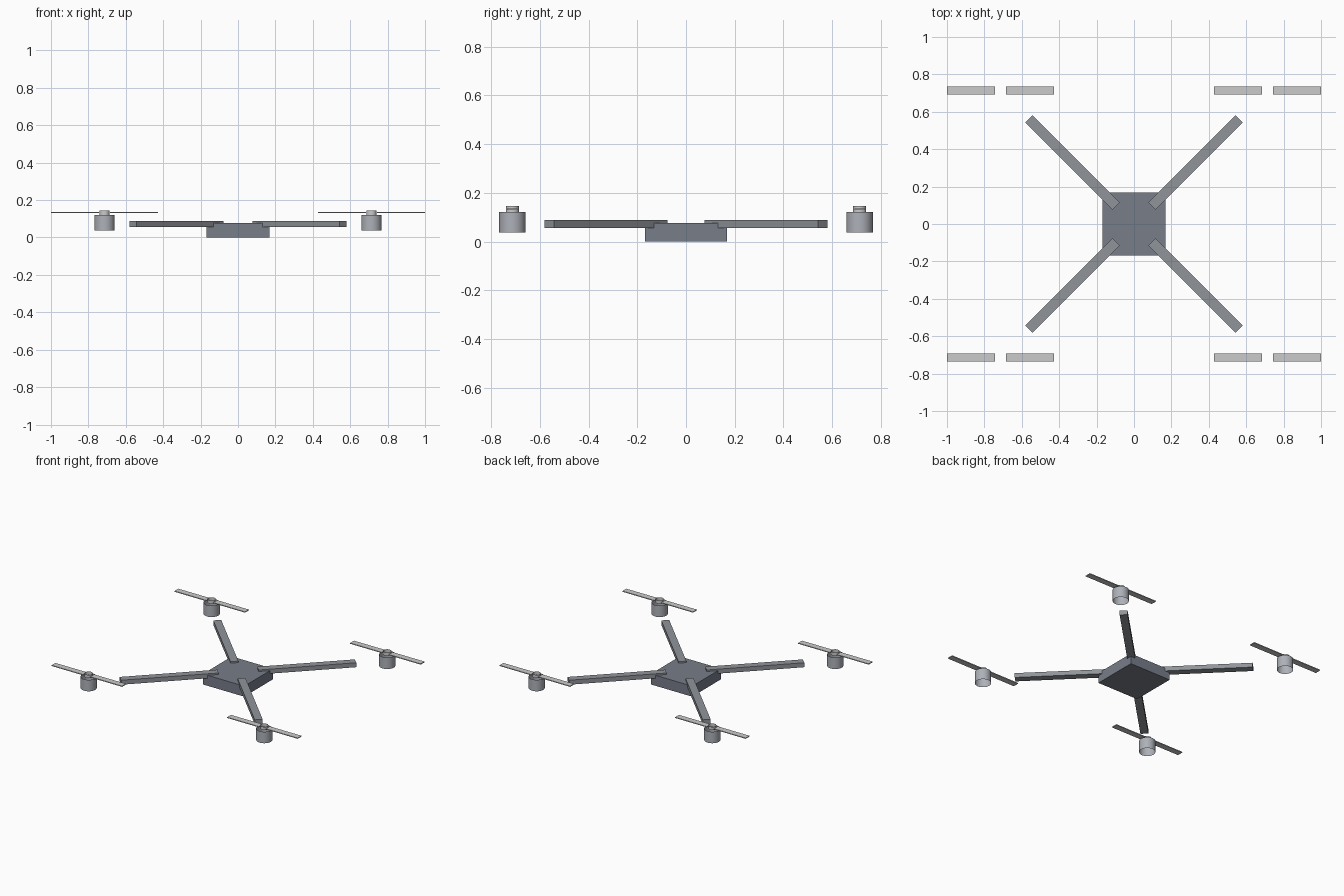
import bpy, math

if "Cube" in bpy.data.objects:
    bpy.data.objects.remove(bpy.data.objects["Cube"])

C = 0.7135                       # motor centre offset on x and y


def paint(name, rgb):
    m = bpy.data.materials.new(name)
    m.diffuse_color = (*rgb, 1)
    m.use_nodes = True
    m.node_tree.nodes["Principled BSDF"].inputs["Base Color"].default_value = m.diffuse_color
    return m


DARK = paint("dark_grey", (0.185, 0.205, 0.25))
MID = paint("mid_grey", (0.28, 0.30, 0.325))
METAL = paint("metal_grey", (0.42, 0.44, 0.48))
HUB = paint("hub_grey", (0.58, 0.58, 0.58))
PALE = paint("pale_grey", (0.80, 0.80, 0.80))


def box(name, loc, size, mat, rot=0):
    bpy.ops.mesh.primitive_cube_add(size=1, location=loc, rotation=(0, 0, rot))
    o = bpy.context.object
    o.name = name
    o.scale = size
    bpy.ops.object.transform_apply(location=False, rotation=False, scale=True)
    o.data.materials.append(mat)
    return o


def tube(name, x, y, r, z0, z1, mat):
    # open-ended cylinder wall
    bpy.ops.mesh.primitive_cylinder_add(vertices=32, radius=r, depth=z1 - z0,
                                        end_fill_type='NOTHING',
                                        location=(x, y, (z0 + z1) / 2))
    o = bpy.context.object
    o.name = name
    o.data.materials.append(mat)
    bpy.ops.object.shade_smooth_by_angle()
    return o


# central body
box("body", (0, 0, 0.0385), (0.336, 0.336, 0.077), DARK)

for sx, side in ((-1, "left"), (1, "right")):
    for sy, end in ((-1, "front"), (1, "back")):
        tag = f"{end}_{side}"
        # diagonal arm, from the body corner outwards
        inner, outer = 0.0955, 0.562
        mid = (inner + outer) / 2
        box("arm_" + tag, (sx * mid, sy * mid, 0.0715),
            ((outer - inner) * math.sqrt(2), 0.053, 0.033), MID,
            math.atan2(sy, sx))
        # motor and propeller hub
        x, y = sx * C, sy * C
        tube("motor_" + tag, x, y, 0.054, 0.037, 0.121, METAL)
        tube("hub_" + tag, x, y, 0.027, 0.121, 0.145, HUB)
        # two blades with a gap at the hub
        for d, blade in ((-1, "a"), (1, "b")):
            box(f"blade_{tag}_{blade}", (x + d * 0.158, y, 0.1325),
                (0.257, 0.044, 0.006), PALE)
